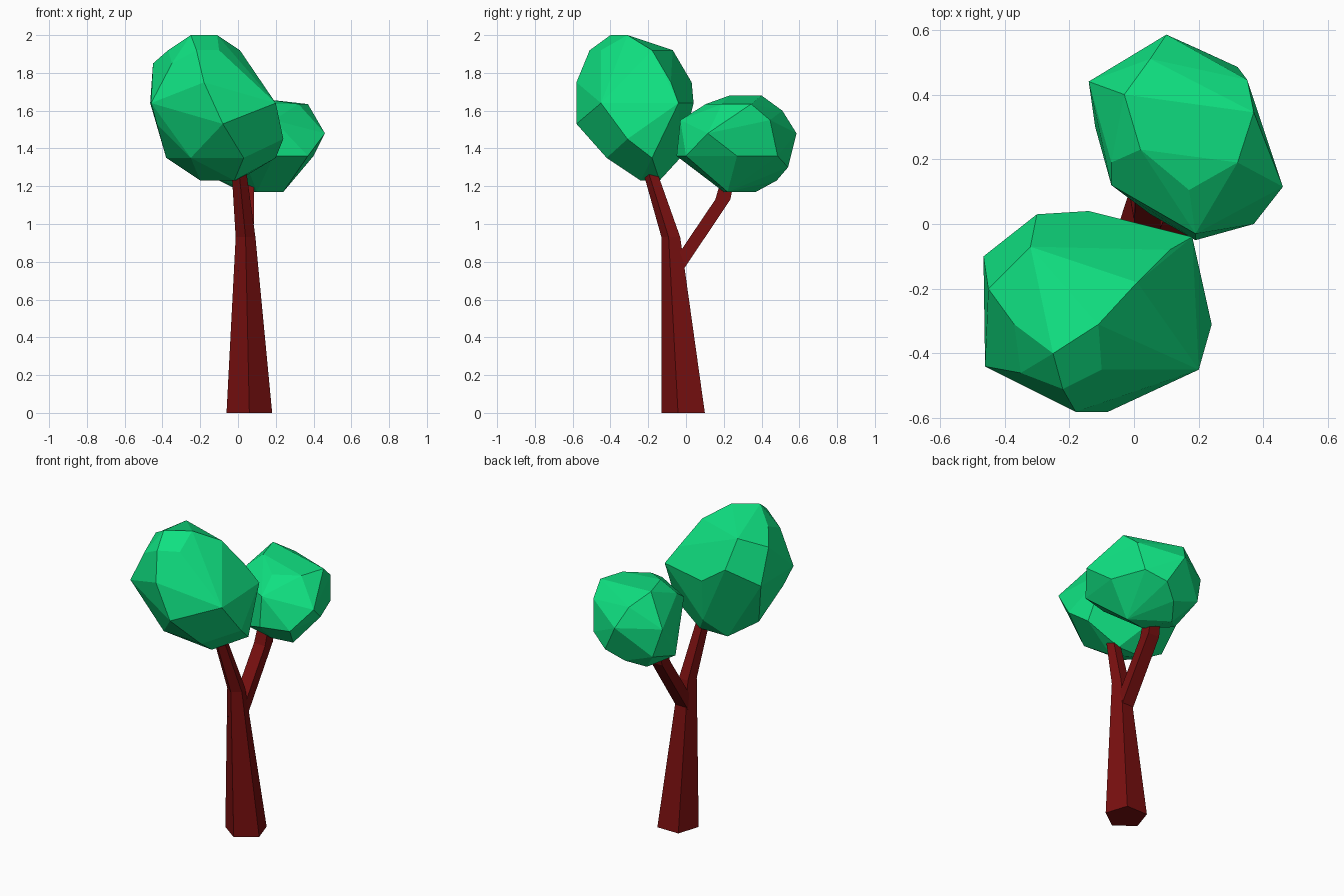
import bpy, bmesh, math

if "Cube" in bpy.data.objects:
    bpy.data.objects.remove(bpy.data.objects["Cube"])


def material(name, colour):
    m = bpy.data.materials.new(name)
    m.diffuse_color = (*colour, 1)
    m.use_nodes = True
    m.node_tree.nodes["Principled BSDF"].inputs["Base Color"].default_value = m.diffuse_color
    return m


BARK = material("red_brown_bark", (0.19, 0.005, 0.005))
LEAF = material("green_leaves", (0.005, 0.75, 0.22))


def finish(name, bm, mat):
    bmesh.ops.recalc_face_normals(bm, faces=bm.faces)
    mesh = bpy.data.meshes.new(name)
    bm.to_mesh(mesh)
    bm.free()
    mesh.materials.append(mat)
    bpy.context.collection.objects.link(bpy.data.objects.new(name, mesh))


def limb(name, sides, start_angle, path):
    """Tapered limb: level rings given as (x, y, z, radius), joined and capped."""
    bm = bmesh.new()
    rings = []
    for x, y, z, r in path:
        angles = [start_angle + math.tau * i / sides for i in range(sides)]
        rings.append([bm.verts.new((x + r * math.cos(a), y + r * math.sin(a), z))
                      for a in angles])
    for low, high in zip(rings, rings[1:]):
        for i in range(sides):
            j = (i + 1) % sides
            bm.faces.new((low[i], low[j], high[j], high[i]))
    bm.faces.new(rings[0])
    bm.faces.new(rings[-1])
    finish(name, bm, BARK)


def crown(name, sections):
    """Faceted leaf mass: convex skin over cross-sections {height: (x, y) corners}."""
    bm = bmesh.new()
    for z, corners in sections.items():
        for x, y in corners:
            bm.verts.new((x, y, z))
    hull = bmesh.ops.convex_hull(bm, input=bm.verts)
    loose = [v for v in hull["geom_interior"] if isinstance(v, bmesh.types.BMVert)]
    bmesh.ops.delete(bm, geom=loose, context='VERTS')
    # merge nearly flat triangles into larger facets
    bmesh.ops.dissolve_limit(bm, angle_limit=math.radians(6),
                             verts=bm.verts, edges=bm.edges)
    finish(name, bm, LEAF)


# five-sided trunk, bending forward into the large crown
limb("trunk", 5, -math.pi / 2, [
    (0.06, -0.003, 0.0, 0.127),
    (0.04, -0.075, 0.93, 0.055),
    (0.008, -0.178, 1.25, 0.042),
    (0.0, -0.21, 1.34, 0.038)])

# four-sided branch, rising backward into the small crown
limb("branch", 4, math.pi / 4, [
    (0.04, -0.06, 0.75, 0.058),
    (0.045, 0.195, 1.13, 0.056),
    (0.05, 0.225, 1.25, 0.05)])

# large front crown
crown("large_crown", {
    2.00: [(-.25, -.40), (-.11, -.31)],
    1.92: [(.01, -.18), (-.37, -.31), (-.32, -.07), (-.22, -.51), (-.10, -.45)],
    1.85: [(-.45, -.20), (-.35, -.46)],
    1.75: [(-.30, .03), (-.18, -.58), (.11, -.08)],
    1.64: [(-.465, -.10), (.18, -.04), (.20, -.45), (-.14, .04), (-.46, -.44)],
    1.53: [(-.08, -.58), (-.43, -.38)],
    1.45: [(.24, -.31)],
    1.35: [(.20, -.18), (-.10, -.03), (-.38, -.20), (.03, -.42), (-.25, -.40)],
    1.23: [(-.02, -.24), (-.20, -.14), (.0, -.14)]})

# small back crown
crown("small_crown", {
    1.68: [(.02, .23), (-.03, .40)],
    1.635: [(.17, .105), (.32, .19), (.37, .345)],
    1.60: [(.05, .51), (-.07, .19)],
    1.55: [(.35, .445), (.19, -.03), (-.07, .12)],
    1.48: [(.46, .115), (.10, .585), (-.14, .44)],
    1.36: [(.37, 0), (.40, .27), (.32, .485), (.19, -.05), (-.12, .30)],
    1.30: [(.20, .54), (.05, .03), (-.09, .47)],
    1.23: [(.10, .48), (-.10, .25)],
    1.17: [(.24, .22), (.02, .37), (.10, .20)]})
